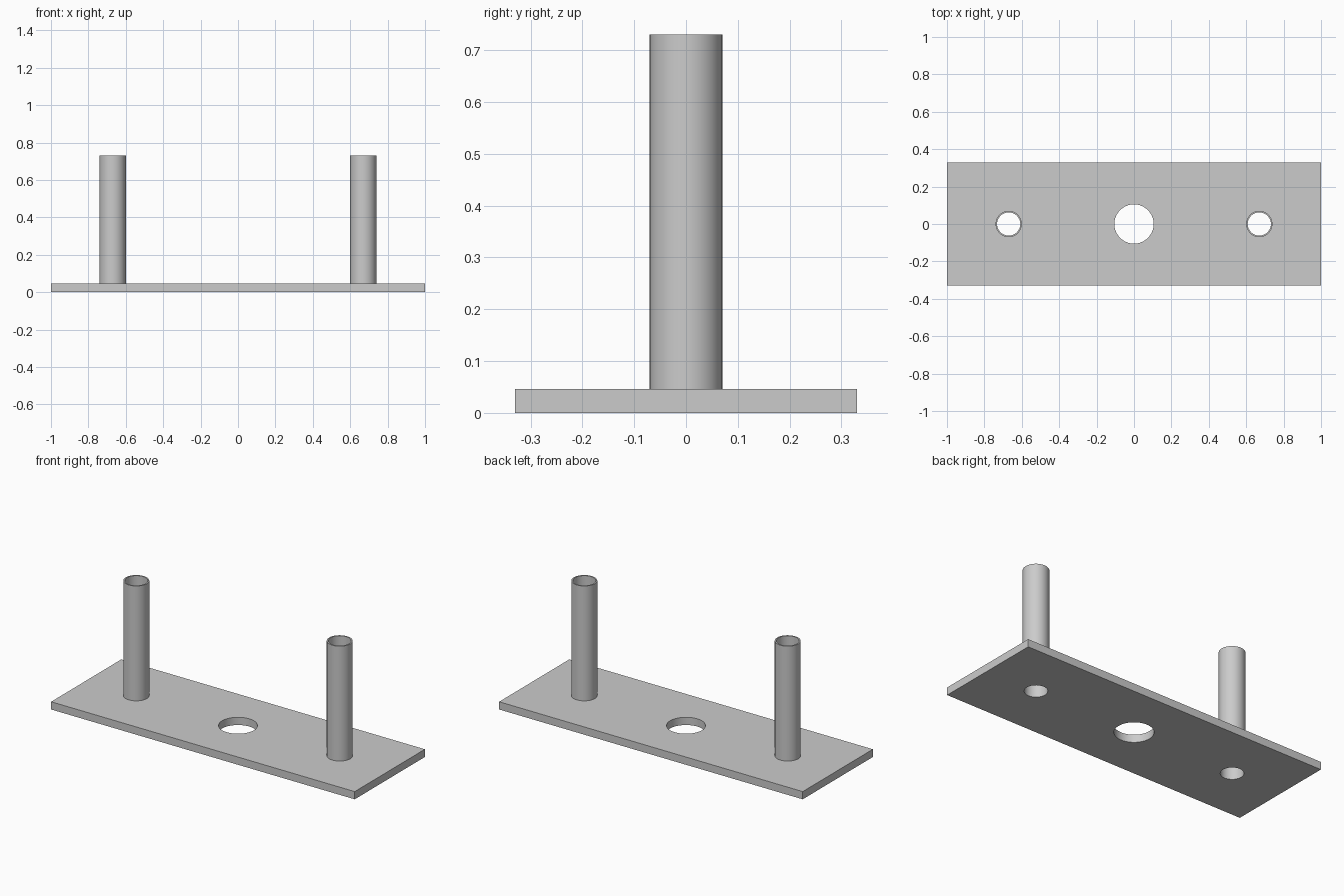
import bpy
import bmesh
import math

PLATE_LEN, PLATE_WIDTH, PLATE_H = 2.0, 0.66, 0.046
TOP = 0.73
TUBE_X, OUTER_R, INNER_R = 0.67, 0.07, 0.062
HOLE_R = 0.105
SIDES = 64

cube = bpy.data.objects.get("Cube")
if cube:
    bpy.data.objects.remove(cube, do_unlink=True)

grey = bpy.data.materials.new("grey metal")
grey.use_nodes = True
colour = (0.6, 0.6, 0.6, 1)
grey.diffuse_color = colour
grey.node_tree.nodes["Principled BSDF"].inputs["Base Color"].default_value = colour


def make_object(name, bm):
    bmesh.ops.recalc_face_normals(bm, faces=bm.faces)
    mesh = bpy.data.meshes.new(name)
    bm.to_mesh(mesh)
    bm.free()
    mesh.materials.append(grey)
    obj = bpy.data.objects.new(name, mesh)
    bpy.context.collection.objects.link(obj)
    return obj


def smooth(obj):
    bpy.ops.object.select_all(action='DESELECT')
    obj.select_set(True)
    bpy.context.view_layer.objects.active = obj
    bpy.ops.object.shade_smooth_by_angle(angle=math.radians(30))


def cut_hole(target, x, radius):
    """Cut a round through-hole and discard the cutter."""
    bm = bmesh.new()
    bmesh.ops.create_cone(bm, cap_ends=True, segments=SIDES,
                          radius1=radius, radius2=radius, depth=PLATE_H * 4)
    cutter = make_object("hole_cutter", bm)
    cutter.location.x = x
    cutter.hide_render = True
    mod = target.modifiers.new("hole", 'BOOLEAN')
    mod.operation = 'DIFFERENCE'
    mod.solver = 'EXACT'
    mod.object = cutter
    bpy.ops.object.select_all(action='DESELECT')
    bpy.context.view_layer.objects.active = target
    target.select_set(True)
    bpy.ops.object.modifier_apply(modifier=mod.name)
    bpy.data.objects.remove(cutter, do_unlink=True)


def add_tube(name, x):
    """Revolve a thin wall section into an open tube standing on the plate."""
    bm = bmesh.new()
    section = [(INNER_R, PLATE_H), (OUTER_R, PLATE_H), (OUTER_R, TOP), (INNER_R, TOP)]
    verts = [bm.verts.new((r, 0, z)) for r, z in section]
    edges = [bm.edges.new((verts[i - 1], v)) for i, v in enumerate(verts)]
    bmesh.ops.spin(bm, geom=verts + edges, cent=(0, 0, 0), axis=(0, 0, 1),
                   angle=math.tau, steps=SIDES, use_merge=True)
    bmesh.ops.remove_doubles(bm, verts=bm.verts, dist=0.0001)
    tube = make_object(name, bm)
    tube.location.x = x
    smooth(tube)


# Base plate with a large centre hole and one hole under each tube
bm = bmesh.new()
bmesh.ops.create_cube(bm, size=1)
bmesh.ops.scale(bm, vec=(PLATE_LEN, PLATE_WIDTH, PLATE_H), verts=bm.verts)
bmesh.ops.translate(bm, vec=(0, 0, PLATE_H / 2), verts=bm.verts)
plate = make_object("base_plate", bm)
for x, radius in ((0, HOLE_R), (-TUBE_X, INNER_R), (TUBE_X, INNER_R)):
    cut_hole(plate, x, radius)
smooth(plate)

# Upright tubes
add_tube("right_tube", -TUBE_X)
add_tube("left_tube", TUBE_X)
